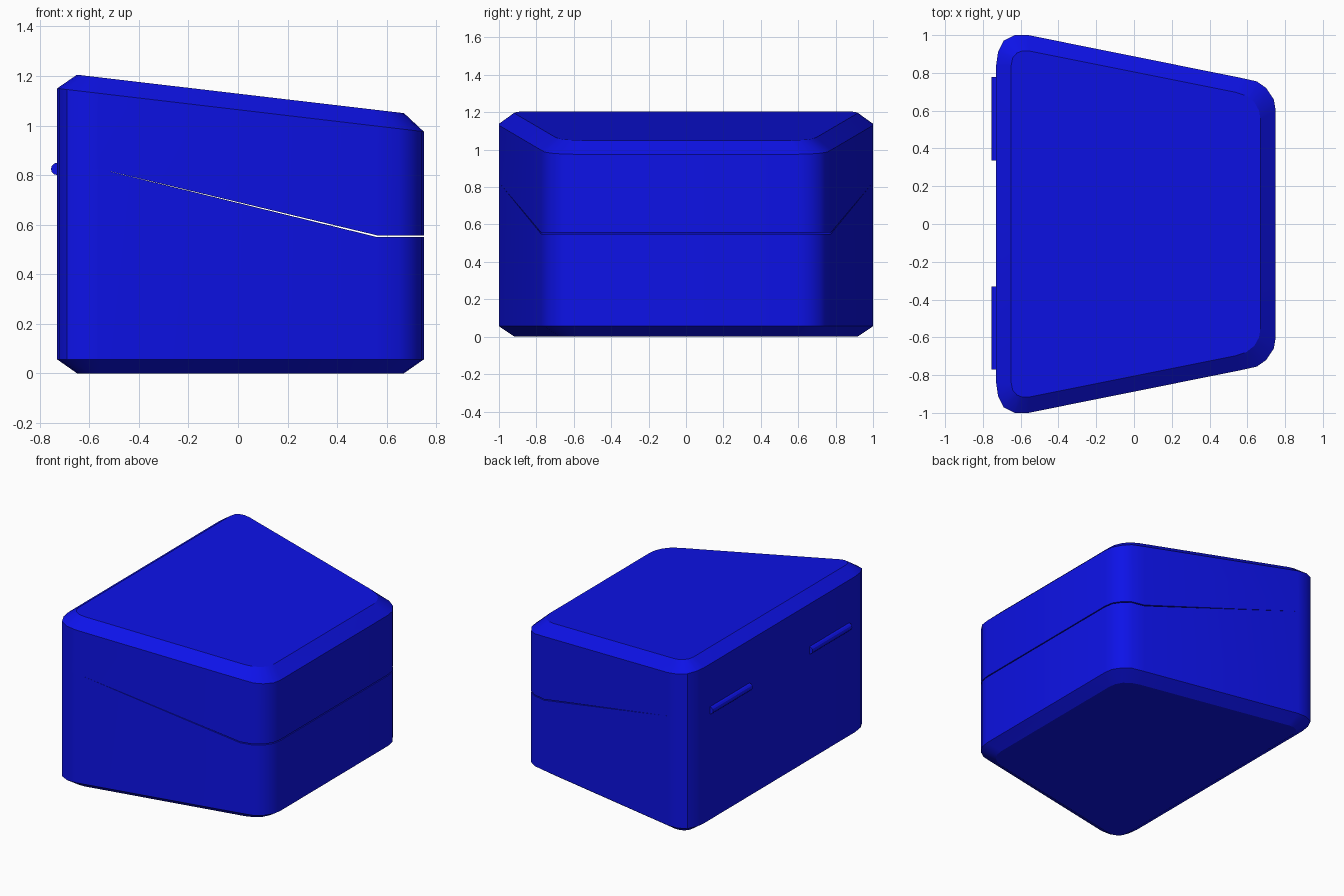
import bpy, bmesh, math

if "Cube" in bpy.data.objects:
    bpy.data.objects.remove(bpy.data.objects["Cube"])

blue = bpy.data.materials.new("blue_shell")
blue.diffuse_color = (0.004, 0.006, 0.8, 1)
blue.use_nodes = True
blue.node_tree.nodes["Principled BSDF"].inputs["Base Color"].default_value = blue.diffuse_color

# Half of the plan outline (+y side, back to front), and the same inset by the chamfer
OUTER = [(-0.73, 0.84), (-0.72, 0.91), (-0.69, 0.97), (-0.63, 1.0), (-0.56, 1.0),
         (0.56, 0.775), (0.65, 0.755), (0.70, 0.72), (0.74, 0.66), (0.75, 0.60)]
INNER = [(-0.65, 0.84), (-0.642, 0.88), (-0.62, 0.905), (-0.59, 0.917), (-0.55, 0.915),
         (0.54, 0.697), (0.595, 0.678), (0.637, 0.645), (0.662, 0.60), (0.67, 0.55)]


def seam(x):
    """Height of the split line: level at the back, sloping, level at the front."""
    t = min(max((x + 0.56) / 1.12, 0), 1)
    return 0.825 - 0.275 * t


def seam_lid(x):
    """Lid side of the split, opening slightly towards the front."""
    return seam(x) + 0.007 * min(max((x + 0.56) / 1.12, 0), 1)


def finish(obj):
    obj.data.materials.append(blue)
    bpy.ops.object.select_all(action='DESELECT')
    obj.select_set(True)
    bpy.context.view_layer.objects.active = obj
    bpy.ops.object.shade_smooth_by_angle(angle=math.radians(28))


def shell(name, levels):
    """Stack mirrored outline loops, bridge them and cap both ends."""
    bm = bmesh.new()
    loops = []
    for half, height in levels:
        pts = half + [(x, -y) for x, y in reversed(half)]
        loops.append([bm.verts.new((x, y, height(x))) for x, y in pts])
    n = len(loops[0])
    for a, b in zip(loops, loops[1:]):
        for i in range(n):
            j = (i + 1) % n
            bm.faces.new((a[i], a[j], b[j], b[i]))
    for loop in (loops[0], loops[-1]):          # caps as strips across y
        for i in range(n // 2 - 1):
            bm.faces.new((loop[i], loop[i + 1], loop[n - 2 - i], loop[n - 1 - i]))
    bmesh.ops.recalc_face_normals(bm, faces=bm.faces)
    mesh = bpy.data.meshes.new(name)
    bm.to_mesh(mesh)
    bm.free()
    obj = bpy.data.objects.new(name, mesh)
    bpy.context.collection.objects.link(obj)
    finish(obj)


# Lower box with chamfered foot
shell("box_base", [(INNER, lambda x: 0.0),
                   (OUTER, lambda x: 0.056),
                   (OUTER, seam)])

# Lid with sloping chamfered top
shell("box_lid", [(OUTER, seam_lid),
                  (OUTER, lambda x: 1.15 - 0.118 * (x + 0.73)),
                  (INNER, lambda x: 1.205 - 0.1174 * (x + 0.65))])

# Two hinge barrels on the back wall
for side, y in (("left", -0.55), ("right", 0.557)):
    bpy.ops.mesh.primitive_cylinder_add(vertices=12, radius=0.025, depth=0.44,
                                        location=(-0.73, y, 0.825),
                                        rotation=(math.pi / 2, 0, 0))
    hinge = bpy.context.object
    hinge.name = "hinge_" + side
    finish(hinge)
